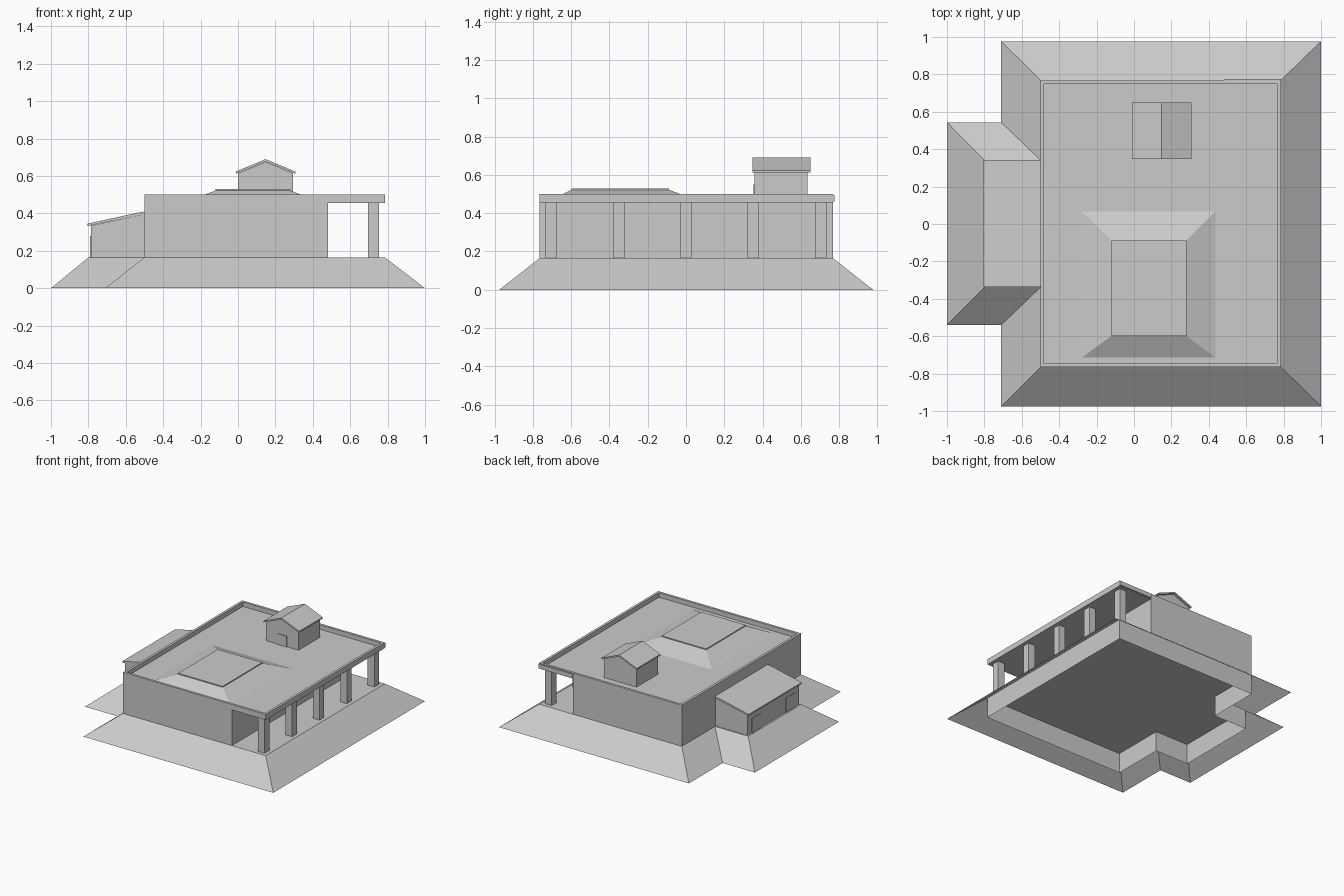
import bpy, bmesh

if "Cube" in bpy.data.objects:
    bpy.data.objects.remove(bpy.data.objects["Cube"])

grey = bpy.data.materials.new("plain_grey")
grey.diffuse_color = (0.6, 0.6, 0.6, 1)
grey.use_nodes = True
grey.node_tree.nodes["Principled BSDF"].inputs["Base Color"].default_value = grey.diffuse_color


def finish(name, bm, recalc=True):
    if recalc:
        bmesh.ops.recalc_face_normals(bm, faces=bm.faces)
    me = bpy.data.meshes.new(name)
    bm.to_mesh(me)
    bm.free()
    me.materials.append(grey)
    ob = bpy.data.objects.new(name, me)
    bpy.context.collection.objects.link(ob)
    return ob


def loft(name, low, high, bottom=True, top=True):
    """Bridge two matching 3D outlines, with optional end caps."""
    bm = bmesh.new()
    a = [bm.verts.new(p) for p in low]
    b = [bm.verts.new(p) for p in high]
    n = len(a)
    for i in range(n):
        j = (i + 1) % n
        bm.faces.new((a[i], a[j], b[j], b[i]))
    if bottom:
        bm.faces.new(a[::-1])
    if top:
        bm.faces.new(b)
    return finish(name, bm, bottom and top)


def rect(x0, x1, y0, y1, z):
    return [(x0, y0, z), (x1, y0, z), (x1, y1, z), (x0, y1, z)]


def box(name, x0, x1, y0, y1, z0, z1):
    return loft(name, rect(x0, x1, y0, y1, z0), rect(x0, x1, y0, y1, z1))


def prism_y(name, profile, y0, y1):
    """Extrude an (x, z) profile along y."""
    return loft(name, [(x, y0, z) for x, z in profile],
                [(x, y1, z) for x, z in profile])


FLOOR, EAVE, DECK, TOP = 0.165, 0.455, 0.463, 0.5

# Hollow foundation with floor, and the sloping embankment around it
plan = [(-.5, -.765), (.785, -.765), (.785, .768), (-.5, .768),
        (-.5, .342), (-.8, .342), (-.8, -.338), (-.5, -.338)]
foot = [(-.71, -.975), (1, -.975), (1, .977), (-.71, .977),
        (-.71, .543), (-1, .543), (-1, -.54), (-.71, -.54)]
loft("foundation", [(x, y, 0) for x, y in plan],
     [(x, y, FLOOR) for x, y in plan], bottom=False)
loft("embankment", [(x, y, 0) for x, y in foot],
     [(x, y, FLOOR) for x, y in plan], bottom=False, top=False)

# Main hall and flat roof with parapet
box("main_hall", -.5, .48, -.765, .768, FLOOR, EAVE)
box("roof_deck", -.5, .785, -.765, .768, EAVE, DECK)
t = 0.02
box("parapet_left", -.5, -.5 + t, -.765, .768, DECK, TOP)
box("parapet_right", .785 - t, .785, -.765, .768, DECK, TOP)
box("parapet_front", -.5 + t, .785 - t, -.765, -.765 + t, DECK, TOP)
box("parapet_back", -.5 + t, .785 - t, .768 - t, .768, DECK, TOP)
box("porch_back_fascia", .48, .785, .768, .776, .46, .495)

# Porch columns
for i in range(5):
    y = -.705 + i * .3525
    box(f"porch_column_{i + 1}", .695, .755, y - .03, y + .03, FLOOR, EAVE)

# Sloped mound on the roof with a thin cap
loft("roof_mound", rect(-.28, .435, -.715, .068, DECK),
     rect(-.12, .28, -.598, -.088, .522))
box("mound_cap", -.12, .28, -.598, -.088, .522, .53)

# Side annex with lean-to roof and two doors
prism_y("annex_walls", [(-.785, FLOOR), (-.5, FLOOR), (-.5, .395), (-.785, .335)],
        -.33, .333)
prism_y("annex_roof", [(-.805, .333), (-.5, .395), (-.5, .41), (-.53, .405),
                       (-.805, .345)], -.338, .343)
for i, y in enumerate((-.22, .22)):
    box(f"annex_door_{i + 1}", -.79, -.785, y - .06, y + .06, FLOOR, .28)

# Rooftop hut with gable roof and door
prism_y("hut_walls", [(0, DECK), (.295, DECK), (.295, .615), (.1475, .675), (0, .615)],
        .357, .635)
prism_y("hut_roof", [(-.012, .612), (.1475, .677), (.307, .612), (.307, .624),
                     (.1475, .69), (-.012, .624)], .347, .65)
box("hut_door", .105, .19, .352, .357, DECK, .55)
